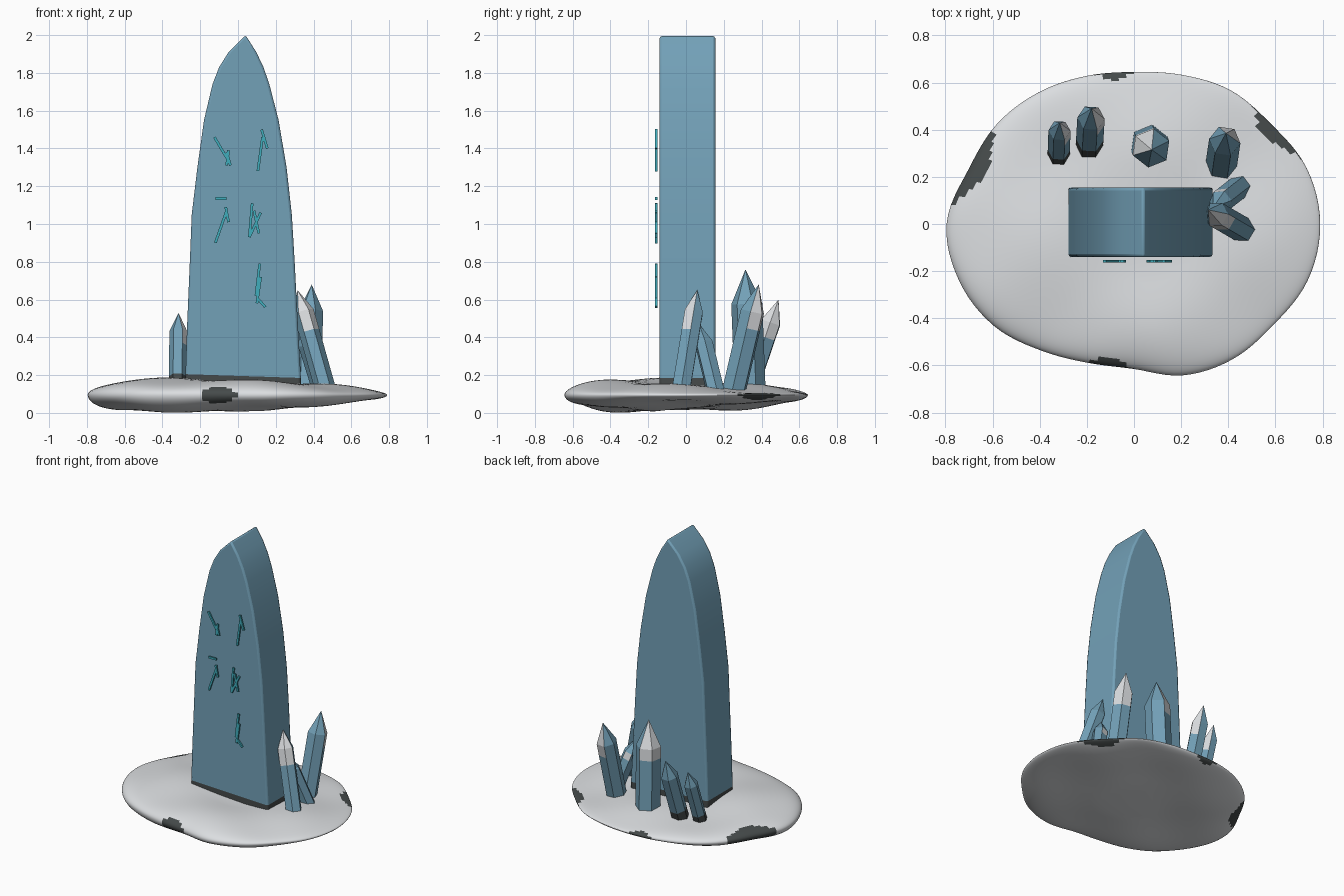
import bpy
import bmesh
import math
from mathutils import Vector

default_cube = bpy.data.objects.get("Cube")
if default_cube:
    bpy.data.objects.remove(default_cube, do_unlink=True)


def make_material(name, *srgb):
    colour = [((c + 0.055) / 1.055) ** 2.4 for c in srgb] + [1]
    material = bpy.data.materials.new(name)
    material.use_nodes = True
    material.diffuse_color = colour
    shader = material.node_tree.nodes["Principled BSDF"]
    shader.inputs["Base Color"].default_value = colour
    return material


ice = make_material("blue ice stone", 0.45, 0.63, 0.72)
snow = make_material("pale snow", 0.86, 0.87, 0.88)
dark = make_material("dark rock", 0.27, 0.29, 0.29)
glow = make_material("teal rune", 0.25, 0.68, 0.74)


def finish(name, bm, materials, smooth_angle=None):
    bmesh.ops.recalc_face_normals(bm, faces=bm.faces)
    mesh = bpy.data.meshes.new(name)
    bm.to_mesh(mesh)
    bm.free()
    for material in materials:
        mesh.materials.append(material)
    obj = bpy.data.objects.new(name, mesh)
    bpy.context.collection.objects.link(obj)
    if smooth_angle:
        bpy.ops.object.select_all(action="DESELECT")
        obj.select_set(True)
        bpy.context.view_layer.objects.active = obj
        bpy.ops.object.shade_smooth_by_angle(angle=math.radians(smooth_angle))
    return obj


def bridge(bm, lower, upper):
    count = len(lower)
    return [bm.faces.new((lower[i], lower[(i + 1) % count],
                          upper[(i + 1) % count], upper[i])) for i in range(count)]


# Snow mound: rounded slab with an uneven outline, thinner to the back and left
OUTLINE = [.79, .77, .72, .70, .665, .645, .66, .69, .72, .74,
           .795, .78, .735, .665, .62, .615, .675, .71, .73, .775]
# Rock patches on the rim: angle, half width, depth
PATCHES = [(160, 14, .10), (33, 11, .08), (260, 9, .06), (97, 7, .05)]


def outline_radius(turn):
    count = len(OUTLINE)
    i, f = int(turn * count), (turn * count) % 1
    a, b, c, d = (OUTLINE[(i + k) % count] for k in (-1, 0, 1, 2))
    return b + f / 2 * (c - a + f * (2 * a - 5 * b + 4 * c - d + f * (3 * (b - c) + d - a)))


def is_rock(x, y):
    degrees = math.degrees(math.atan2(y, x)) % 360
    t = math.hypot(x, y) / outline_radius(degrees / 360)
    return any(abs(degrees - at) < width
               and t > 1 - depth * (1 - ((degrees - at) / width) ** 2)
               for at, width, depth in PATCHES)


def build_mound(segments=120, steps=40):
    bm = bmesh.new()
    rings = []
    for j in range(1, steps):
        slope = math.pi * j / steps
        t, lift = math.sqrt(math.sin(slope)), math.cos(slope)
        ring = []
        for i in range(segments):
            angle = math.tau * i / segments
            r = t * outline_radius(i / segments)
            x, y = r * math.cos(angle), r * math.sin(angle)
            thick = max(0.015, 0.065 - 0.035 * (x + y))
            bump = 0.014 * math.sin(7 * x + 1) * math.sin(8 * y - 1)
            z = 0.095 + lift * thick + abs(lift) * bump
            ring.append(bm.verts.new((x, y, z)))
        rings.append(ring)
    for upper, lower in zip(rings, rings[1:]):
        bridge(bm, lower, upper)
    bm.faces.new(rings[0])
    bm.faces.new(rings[-1])
    lowest = min(v.co.z for v in bm.verts)
    for v in bm.verts:
        v.co.z -= lowest * max(0, 1 - v.co.z / 0.1)
    for face in bm.faces:
        centre = face.calc_center_median()
        face.material_index = int(is_rock(centre.x, centre.y))
    finish("snow_mound", bm, [snow, dark], 50)


build_mound()

# Standing stone: rows of left x, right x, height
STONE_ROWS = [(-.28, .335, .1), (-.278, .333, .205), (-.27, .318, .45),
              (-.255, .3, .8), (-.245, .285, 1.05), (-.215, .257, 1.3),
              (-.18, .215, 1.55), (-.135, .166, 1.74), (-.10, .135, 1.83),
              (-.05, .097, 1.91), (.04, .04, 2)]


def build_stone(front=-0.14, back=0.155):
    bm = bmesh.new()
    rows = [[bm.verts.new(p) for p in ((l, front, z), (r, front, z), (r, back, z), (l, back, z))]
            for l, r, z in STONE_ROWS]
    rows[1][1].co.z -= 0.02
    rows[1][2].co.z -= 0.02
    bm.faces.new(rows[0])
    for k, (lower, upper) in enumerate(zip(rows, rows[1:])):
        for face in bridge(bm, lower, upper):
            face.material_index = int(k == 0)
    bmesh.ops.remove_doubles(bm, verts=bm.verts, dist=0.0005)
    stone = finish("standing_stone", bm, [ice, dark], 35)
    bevel = stone.modifiers.new("soft edges", "BEVEL")
    bevel.width = 0.012
    bevel.segments = 2
    bevel.limit_method = "ANGLE"
    bevel.angle_limit = math.radians(40)


build_stone()


# Crystals: six-sided prisms with a point, snow on the faces turned to one side
def build_crystal(name, base, tip, radius, snow_side, rock_foot=False):
    base, tip = Vector(base), Vector(tip)
    axis = tip - base
    turn = axis.to_track_quat("Z", "Y")
    length = axis.length
    bm = bmesh.new()
    rings = []
    for height in (0, length * 0.22, length * 0.6, length - radius * 2.2):
        rings.append([bm.verts.new(base + turn @ Vector((radius * math.cos(k * math.tau / 6),
                                                         radius * math.sin(k * math.tau / 6),
                                                         height))) for k in range(6)])
    bm.faces.new(rings[0])
    foot = bridge(bm, rings[0], rings[1])
    bridge(bm, rings[1], rings[2])
    upper = bridge(bm, rings[2], rings[3])
    point = bm.verts.new(tip)
    upper += [bm.faces.new((rings[3][k], rings[3][(k + 1) % 6], point)) for k in range(6)]
    bmesh.ops.recalc_face_normals(bm, faces=bm.faces)
    side = Vector(snow_side).normalized()
    for face in upper:
        if face.normal.dot(side) > 0.5:
            face.material_index = 1
    if rock_foot:
        for face in foot:
            face.material_index = 2
    finish(name, bm, [ice, snow, dark])


build_crystal("right_small_crystal", (-.32, .28, .1), (-.315, .43, .53), .047, (1, .4, .3), True)
build_crystal("right_crystal", (-.19, .32, .1), (-.18, .49, .6), .058, (1, .4, .3), True)
build_crystal("back_crystal", (.065, .34, .1), (.075, .315, .76), .083, (-.5, 1, .4))
build_crystal("left_tall_crystal", (.37, .25, .1), (.39, .385, .68), .067, (.6, .8, .3))
build_crystal("left_small_crystal", (.45, .16, .1), (.335, .07, .47), .05, (0, 1, -.6))
build_crystal("left_leaning_crystal", (.47, -.03, .1), (.315, .06, .65), .055, (.7, -.6, .3))

# Rune strokes: start x, start z, end x, end z on the front of the stone
STROKES = [(-.125, 1.46, -.06, 1.35), (-.06, 1.38, -.04, 1.31), (-.06, 1.31, -.05, 1.39),
           (-.12, 1.135, -.06, 1.135), (-.12, .9, -.06, 1.07), (-.065, 1.09, -.05, 1.01),
           (.125, 1.5, .155, 1.4), (.13, 1.46, .105, 1.28),
           (.075, 1.11, .06, .93), (.06, .93, .12, 1.06), (.085, 1.07, .11, .95),
           (.115, .79, .095, .62), (.12, .72, .1, .58), (.1, .61, .145, .56)]


def build_runes(half_width=0.007, front=-0.163, back=-0.152):
    bm = bmesh.new()
    for x0, z0, x1, z1 in STROKES:
        start, end = Vector((x0, 0, z0)), Vector((x1, 0, z1))
        along = (end - start).normalized()
        across = Vector((along.z, 0, -along.x)) * half_width
        corners = (start - across, start + across, end + across, end - across)
        near, far = [[bm.verts.new(c + Vector((0, y, 0))) for c in corners]
                     for y in (front, back)]
        bm.faces.new(near)
        bm.faces.new(far)
        bridge(bm, near, far)
    finish("rune_strokes", bm, [glow])


build_runes()
